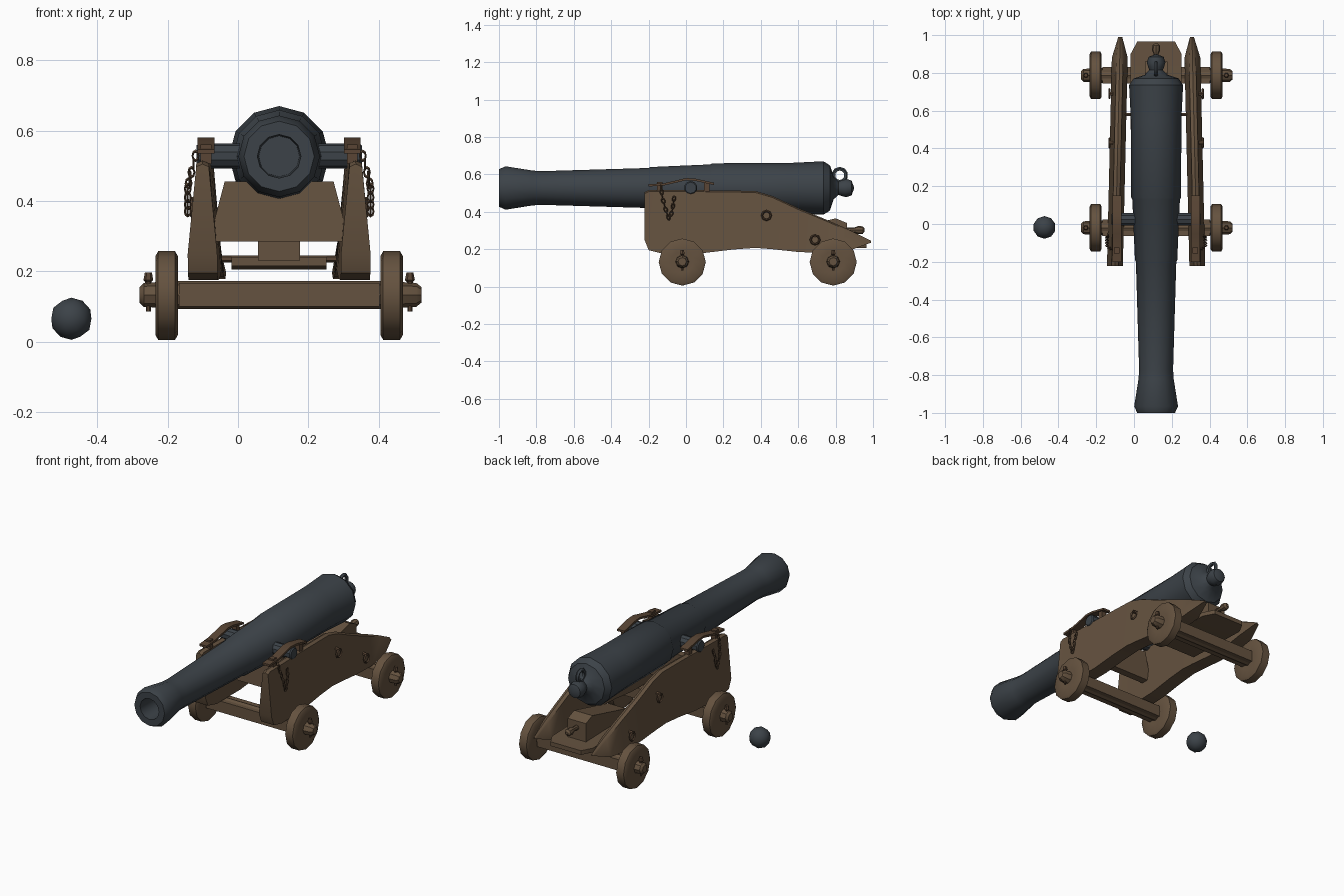
import bpy, bmesh, math
from mathutils import Vector, Matrix

if "Cube" in bpy.data.objects:
    bpy.data.objects.remove(bpy.data.objects["Cube"])

CX = 0.117  # carriage centre line


def material(name, rgb):
    m = bpy.data.materials.new(name)
    m.diffuse_color = (*rgb, 1)
    m.use_nodes = True
    m.node_tree.nodes["Principled BSDF"].inputs["Base Color"].default_value = m.diffuse_color
    return m


IRON = material("iron", (0.045, 0.055, 0.065))
WOOD = material("wood", (0.13, 0.085, 0.05))
RUST = material("rusted_iron", (0.1, 0.06, 0.035))


def finish(name, bm, mat, angle=35):
    bmesh.ops.remove_doubles(bm, verts=bm.verts, dist=0.0003)
    bmesh.ops.recalc_face_normals(bm, faces=bm.faces)
    me = bpy.data.meshes.new(name)
    bm.to_mesh(me)
    bm.free()
    me.materials.append(mat)
    ob = bpy.data.objects.new(name, me)
    bpy.context.collection.objects.link(ob)
    bpy.ops.object.select_all(action='DESELECT')
    ob.select_set(True)
    bpy.context.view_layer.objects.active = ob
    bpy.ops.object.shade_smooth_by_angle(angle=math.radians(angle))
    return ob


def skin(bm, rings, caps=True):
    """Join successive rings of points with quads."""
    vs = [[bm.verts.new(p) for p in r] for r in rings]
    n = len(vs[0])
    for a, b in zip(vs, vs[1:]):
        for i in range(n):
            bm.faces.new((a[i], a[(i + 1) % n], b[(i + 1) % n], b[i]))
    if caps:
        bm.faces.new(vs[0][::-1])
        bm.faces.new(vs[-1])


def lathe(name, profile, origin, axis, n, mat, angle=35):
    """Turn (distance, radius) points about the x, y or z axis."""
    o = Vector(origin)
    d = Vector({'x': (1, 0, 0), 'y': (0, 1, 0), 'z': (0, 0, 1)}[axis])
    u = Vector((0, 0, 1)) if axis != 'z' else Vector((1, 0, 0))
    w = d.cross(u)
    bm = bmesh.new()
    rings = []
    for t, r in profile:
        r = max(r, 0.0001)
        rings.append([o + d * t + r * (u * math.cos(a) + w * math.sin(a))
                      for a in (2 * math.pi * i / n for i in range(n))])
    skin(bm, rings)
    return finish(name, bm, mat, angle)


def box(name, lo, hi, mat):
    bm = bmesh.new()
    (a, b, c), (d, e, f) = lo, hi
    skin(bm, [[(a, b, z), (d, b, z), (d, e, z), (a, e, z)] for z in (c, f)])
    return finish(name, bm, mat)


def torus(bm, mat, R, r, n=10, m=5, stretch=1.0):
    rings = []
    for i in range(n + 1):
        a = 2 * math.pi * i / n
        rings.append([mat @ Vector(((R + r * math.cos(b)) * math.cos(a),
                                    (R + r * math.cos(b)) * math.sin(a) * stretch,
                                    r * math.sin(b)))
                      for b in (2 * math.pi * j / m for j in range(m))])
    skin(bm, rings, caps=False)


# Barrel with bore, breech and knob
lathe("barrel", [(-0.86, 0), (-0.86, 0.058), (-1.0, 0.062), (-1.0, 0.1), (-0.965, 0.116),
                 (-0.82, 0.093), (-0.77, 0.09), (-0.2, 0.107), (-0.19, 0.112), (0.13, 0.126),
                 (0.14, 0.132), (0.55, 0.134), (0.6, 0.136), (0.735, 0.143), (0.77, 0.12),
                 (0.79, 0.06), (0.815, 0.036), (0.83, 0.042), (0.855, 0.049), (0.885, 0.04),
                 (0.9, 0)], (CX, 0, 0.527), 'y', 12, IRON)
bm = bmesh.new()
torus(bm, Matrix.Translation((CX, 0.822, 0.595)) @ Matrix.Rotation(math.pi / 2, 4, 'Y'), 0.034, 0.011)
finish("breech_ring", bm, IRON, 60)
lathe("trunnions", [(-0.235, 0.03), (-0.228, 0.036), (0.228, 0.036), (0.235, 0.03)],
      (CX, 0.025, 0.528), 'x', 10, IRON)

# Cannonball
bm = bmesh.new()
bmesh.ops.create_icosphere(bm, subdivisions=2, radius=0.06,
                           matrix=Matrix.Translation((-0.474, -0.018, 0.065)))
finish("cannonball", bm, IRON, 60)

# Side cheeks: y, bottom z, top z
STATIONS = [(-0.222, 0.25, 0.505), (-0.2, 0.195, 0.515), (-0.12, 0.175, 0.515), (0.1, 0.18, 0.515),
            (0.25, 0.198, 0.513), (0.37, 0.207, 0.511), (0.46, 0.2, 0.485), (0.6, 0.185, 0.42),
            (0.75, 0.178, 0.358), (0.88, 0.195, 0.3), (0.99, 0.235, 0.245)]
for s, side in ((-1, "left"), (1, "right")):
    bm = bmesh.new()
    rings = []
    for y, zb, zt in STATIONS:
        x = CX + s * (0.218 - 0.028 * (y + 0.22) / 1.2)
        thin = 0.25 if y > 0.95 else 1
        hb, ht = 0.042 * thin, 0.018 * thin
        rings.append([(x - hb, y, zb), (x + hb, y, zb), (x + ht, y, zt - 0.008),
                      (x, y, zt), (x - ht, y, zt - 0.008)])
    skin(bm, rings)
    finish(side + "_cheek", bm, WOOD, 40)

# Front transom, bed plank, quoin and its handle
bm = bmesh.new()
skin(bm, [[(CX - w, y, z), (CX + w, y, z), (CX + w, y + 0.045, z), (CX - w, y + 0.045, z)]
          for w, y, z in ((0.2, 0.0, 0.285), (0.155, 0.01, 0.455))])
finish("front_transom", bm, WOOD)
bm = bmesh.new()
skin(bm, [[(CX - w, y, z), (CX + w, y, z), (CX + w, y, z + 0.025), (CX - w, y, z + 0.025)]
          for w, y, z in ((0.135, 0.5, 0.215), (0.135, 0.9, 0.205), (0.1, 0.965, 0.205))])
finish("bed_plank", bm, WOOD)
bm = bmesh.new()
skin(bm, [[(CX - 0.06, y, 0.23), (CX + 0.06, y, 0.23), (CX + 0.06, y, z), (CX - 0.06, y, z)]
          for y, z in ((0.48, 0.285), (0.8, 0.365), (0.86, 0.34))])
finish("quoin", bm, WOOD)
lathe("quoin_handle", [(0.85, 0.014), (0.9, 0.013), (0.92, 0.022), (0.945, 0.02), (0.955, 0.008)],
      (CX, 0, 0.302), 'y', 8, WOOD)
lathe("cross_rod", [(-0.22, 0.01), (0.2, 0.01)], (CX, 0.58, 0.235), 'x', 6, RUST)

# Axles, wheels and linch pins
for y, end in ((-0.02, "front"), (0.787, "rear")):
    box(end + "_axle_bed", (CX - 0.285, y - 0.043, 0.1), (CX + 0.285, y + 0.043, 0.166), WOOD)
    lathe(end + "_axle", [(-0.397, 0.022), (-0.385, 0.034), (-0.28, 0.04), (0.28, 0.04),
                          (0.39, 0.034), (0.405, 0.022)], (CX, y, 0.133), 'x', 8, WOOD)
    for s, side in ((-1, "left"), (1, "right")):
        x = CX + s * 0.32
        lathe(f"{end}_{side}_wheel",
              [(-0.03, 0), (-0.03, 0.06), (-0.032, 0.112), (-0.024, 0.126), (0.024, 0.126),
               (0.032, 0.112), (0.03, 0.06), (0.03, 0)], (x, y, 0.131), 'x', 12, WOOD)
        lathe(f"{end}_{side}_linch_pin", [(0.085, 0.007), (0.17, 0.009), (0.175, 0.014), (0.196, 0.01)],
              (CX + s * 0.372, y, 0), 'z', 6, RUST)

# Trunnion straps, chains and side ring bolts
STRAP = [(-0.2, 0.535), (-0.12, 0.54), (-0.05, 0.556), (0.0, 0.568), (0.05, 0.565), (0.15, 0.543)]
CHAIN = [(-0.135, 0.54), (-0.125, 0.47), (-0.105, 0.4), (-0.09, 0.36), (-0.075, 0.4), (-0.062, 0.48)]
for s, side in ((-1, "left"), (1, "right")):
    x = CX + s * 0.208
    bm = bmesh.new()
    skin(bm, [[(x - 0.024, y, z), (x + 0.024, y, z), (x + 0.024, y, z + 0.012), (x - 0.024, y, z + 0.012)]
              for y, z in STRAP])
    finish(side + "_trunnion_strap", bm, RUST)
    for y, part in ((-0.14, "front"), (0.11, "rear")):
        box(f"{side}_strap_{part}_lug", (x - 0.015, y - 0.015, 0.505), (x + 0.015, y + 0.015, 0.56), RUST)
    bm = bmesh.new()
    k = 0
    for (y0, z0), (y1, z1) in zip(CHAIN, CHAIN[1:]):
        a, b = Vector((0, y0, z0)), Vector((0, y1, z1))
        n = max(1, round((b - a).length / 0.022))
        rot = (b - a).to_track_quat('Y', 'Z').to_matrix().to_4x4()
        for i in range(n):
            p = a.lerp(b, (i + 0.5) / n)
            p.x = CX + s * (0.235 + 0.025 * min(1, (0.54 - p.z) / 0.1))
            torus(bm, Matrix.Translation(p) @ rot @ Matrix.Rotation(k % 2 * math.pi / 2, 4, 'Y'),
                  0.0085, 0.0028, 8, 4, 1.6)
            k += 1
    finish(side + "_chain", bm, RUST, 60)
    for y, z, part in ((0.43, 0.38, "upper"), (0.69, 0.25, "lower")):
        bm = bmesh.new()
        torus(bm, Matrix.Translation((CX + s * 0.247, y, z)) @ Matrix.Rotation(math.pi / 2, 4, 'Y'),
              0.024, 0.006, 8, 4)
        finish(f"{side}_{part}_ring", bm, RUST, 60)
        lathe(f"{side}_{part}_ring_bolt", [(0.19, 0.01), (0.25, 0.01)] if s > 0 else [(-0.25, 0.01), (-0.19, 0.01)],
              (CX, y, z + 0.022), 'x', 6, RUST)
